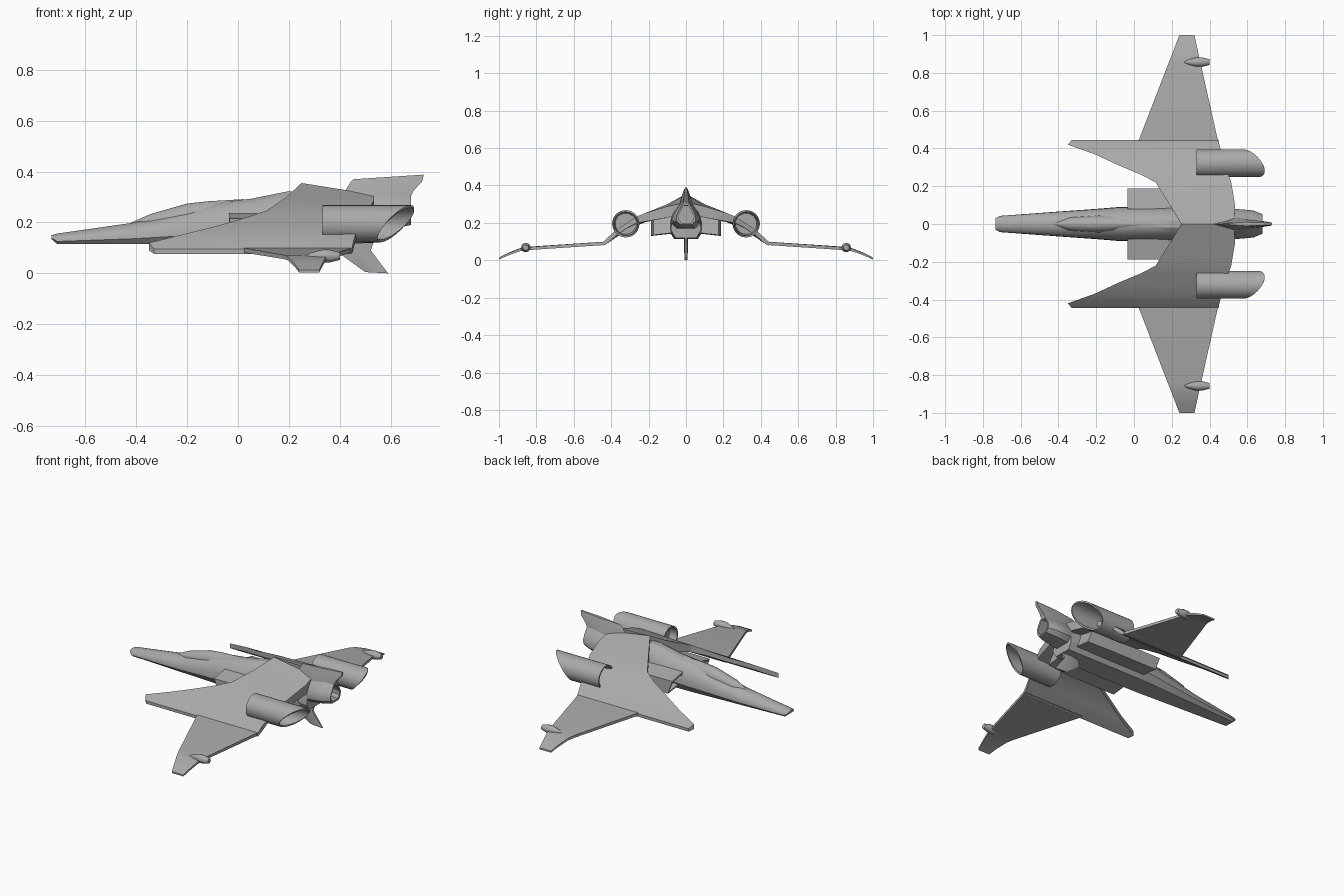
import bpy, bmesh, math

cube = bpy.data.objects.get("Cube")
if cube:
    bpy.data.objects.remove(cube, do_unlink=True)

grey = bpy.data.materials.new("hull_grey")
grey.use_nodes = True
COLOR = (0.4, 0.4, 0.4, 1)
grey.diffuse_color = COLOR
grey.node_tree.nodes["Principled BSDF"].inputs["Base Color"].default_value = COLOR


def loft(name, rings, mirror=False, angle=30):
    """Skin equal-length rings of points and cap both ends."""
    bm = bmesh.new()
    rows = [[bm.verts.new(p) for p in ring] for ring in rings]
    n = len(rows[0])
    for a, b in zip(rows, rows[1:]):
        for i in range(n):
            j = (i + 1) % n
            bm.faces.new((a[i], a[j], b[j], b[i]))
    bm.faces.new(rows[0])
    bm.faces.new(rows[-1])
    bmesh.ops.recalc_face_normals(bm, faces=bm.faces)
    me = bpy.data.meshes.new(name)
    bm.to_mesh(me)
    bm.free()
    me.materials.append(grey)
    ob = bpy.data.objects.new(name, me)
    bpy.context.collection.objects.link(ob)
    if mirror:
        mod = ob.modifiers.new("mirror", 'MIRROR')
        mod.use_axis = (False, True, False)
        mod.use_mirror_merge = False
    bpy.ops.object.select_all(action='DESELECT')
    ob.select_set(True)
    bpy.context.view_layer.objects.active = ob
    bpy.ops.object.shade_smooth_by_angle(angle=math.radians(angle))
    return ob


HULL = [(.7, 0), (1, .25), (.97, .5), (.8, .72), (.5, .9), (.2, .99)]
DROP = [(.6, 0), (.95, .18), (1, .4), (.8, .62), (.5, .85), (.25, 1)]


def hull_ring(x, w, zb, zt, half=HULL):
    """Symmetric cross-section across the body."""
    pts = half + [(-u, v) for u, v in reversed(half)]
    return [(x, u * w, zb + v * (zt - zb)) for u, v in pts]


def slab_ring(y, xf, xb, zf, zb, t):
    """Thin chordwise section of a wing."""
    return [(xf, y, zf), (xb, y, zb), (xb, y, zb - t), (xf, y, zf - t)]


def blade_ring(x0, z0, x1, z1, h):
    """Tapered fin section."""
    mx, mz = (x0 + x1) / 2, (z0 + z1) / 2
    return [(x0, 0, z0), (mx, h, mz), (x1, h * .5, z1),
            (x1, -h * .5, z1), (mx, -h, mz)]


def round_ring(y, z, r, end, n=28):
    """Circular section; end gives x for each angle."""
    angles = [2 * math.pi * i / n for i in range(n)]
    return [(end(a), y + r * math.cos(a), z + r * math.sin(a)) for a in angles]


# Central fuselage and canopy
loft("fuselage", [hull_ring(*s) for s in (
    (-.733, .03, .135, .15), (-.71, .043, .115, .157), (-.41, .065, .115, .2),
    (-.3, .073, .115, .225), (-.2, .08, .115, .25), (-.08, .09, .115, .28),
    (.05, .092, .115, .295), (.2, .092, .115, .325), (.4, .09, .115, .315),
    (.535, .08, .12, .28))])
loft("canopy", [hull_ring(*s) for s in (
    (-.42, .005, .185, .2), (-.34, .035, .19, .235), (-.2, .045, .2, .275),
    (-.12, .045, .2, .284), (.02, .02, .24, .292))])

# Arched mantle with swept forward prongs
loft("mantle", [slab_ring(*s) for s in (
    (0, .25, .53, .355, .31, .06), (.1, .19, .535, .3, .288, .06),
    (.22, .115, .515, .248, .252, .045), (.26, .04, .5, .222, .235, .035),
    (.31, -.08, .485, .187, .205, .03), (.37, -.21, .465, .155, .165, .03),
    (.42, -.35, .452, .12, .12, .03), (.445, -.33, .448, .095, .095, .018))],
    mirror=True, angle=25)

# Outer wings with drooped tips
loft("outer_wing", [slab_ring(*s) for s in (
    (.43, .02, .447, .1, .1, .018), (.85, .182, .353, .072, .07, .016),
    (.89, .198, .344, .064, .062, .014), (.95, .221, .331, .04, .038, .012),
    (1, .24, .32, .014, .014, .01))], mirror=True)

# Wingtip pods
loft("wing_pod", [round_ring(.857, .068, r, lambda a, x=x: x, 12)
                  for x, r in ((.265, .003), (.29, .014), (.33, .025),
                               (.36, .025), (.4, .015))], mirror=True)

# Side engines: hollow tubes with a slanted rear opening
def slant(a):
    return .62 + .072 * math.cos(a - math.radians(125))


def flat(x):
    return lambda a: x


loft("engine_nacelle", [round_ring(.322, .195, r, e) for r, e in (
    (.055, flat(.38)), (.064, flat(.332)), (.073, flat(.332)),
    (.073, slant), (.063, slant), (.056, flat(.46)))], mirror=True)

# Air intakes beside the fuselage, recessed at the mouth
def intake_ring(x, y0, y1, z0, z1):
    return [(x + .02, y0, z0 + .012), (x + .02, y1, z0),
            (x - .01, y1, z1 - .02), (x - .01, y0, z1)]


loft("air_intake", [intake_ring(*s) for s in (
    (.06, .09, .17, .145, .215), (-.025, .085, .18, .138, .225),
    (-.025, .08, .187, .13, .235), (.3, .08, .187, .13, .235),
    (.47, .07, .175, .135, .235))], mirror=True)

# Tail engine with hollow exhaust
loft("tail_engine", [hull_ring(*s, DROP) for s in (
    (.41, .03, .2, .312), (.535, .08, .17, .312), (.63, .072, .18, .31),
    (.68, .052, .19, .305), (.678, .042, .2, .292), (.58, .05, .2, .29))])

# Dorsal and ventral fins
loft("dorsal_fin", [blade_ring(*s) for s in (
    (.4, .29, .675, .295, .036), (.425, .33, .69, .325, .028),
    (.44, .355, .724, .362, .018), (.455, .37, .73, .388, .01))])
loft("ventral_fin", [blade_ring(*s) for s in (
    (.41, .13, .535, .13, .012), (.41, .07, .522, .09, .012),
    (.5, .005, .59, 0, .007))])
